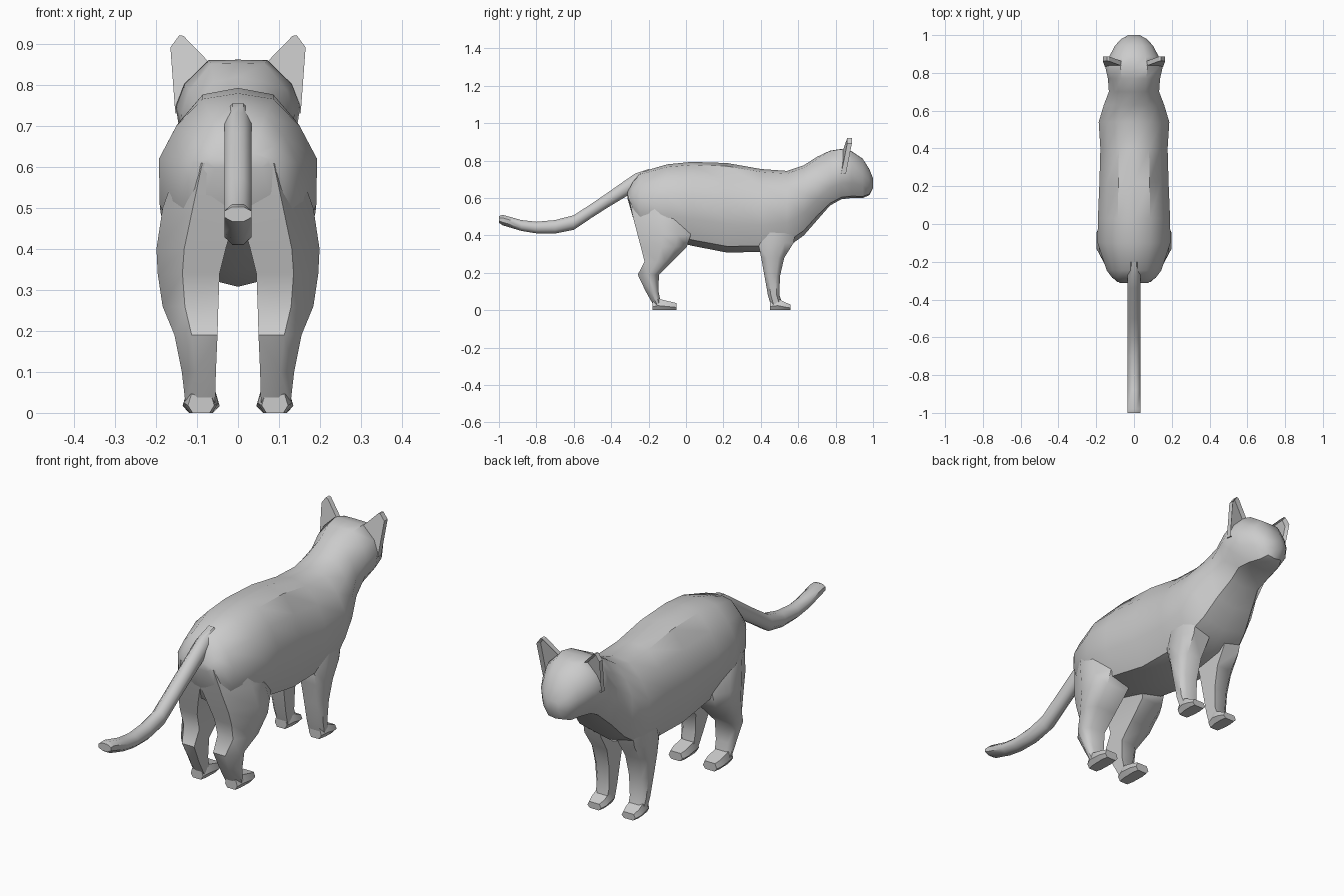
import bpy
import bmesh
import math
from mathutils import Vector

cube = bpy.data.objects.get("Cube")
if cube:
    bpy.data.objects.remove(cube, do_unlink=True)

# One plain grey for the whole animal
grey = bpy.data.materials.new("plain grey")
grey.use_nodes = True
grey.diffuse_color = (0.6, 0.6, 0.6, 1)
grey.node_tree.nodes["Principled BSDF"].inputs["Base Color"].default_value = (0.6, 0.6, 0.6, 1)


def finish(name, bm, angle=35):
    bmesh.ops.recalc_face_normals(bm, faces=bm.faces)
    mesh = bpy.data.meshes.new(name)
    bm.to_mesh(mesh)
    bm.free()
    mesh.materials.append(grey)
    for poly in mesh.polygons:
        poly.use_smooth = True
    mesh.set_sharp_from_angle(angle=math.radians(angle))
    obj = bpy.data.objects.new(name, mesh)
    bpy.context.collection.objects.link(obj)
    return obj


def loft(name, rings, angle=35):
    """Skin a list of closed rings and cap both ends."""
    bm = bmesh.new()
    loops = [[bm.verts.new(p) for p in ring] for ring in rings]
    n = len(loops[0])
    for a, b in zip(loops, loops[1:]):
        for i in range(n):
            j = (i + 1) % n
            bm.faces.new((a[i], a[j], b[j], b[i]))
    bm.faces.new(loops[0])
    bm.faces.new(loops[-1])
    return finish(name, bm, angle)


def mirrored(half):
    return [(0, 1)] + half + [(0, 0)] + [(-x, t) for x, t in reversed(half)]


# Torso, neck and head: y, top, bottom, half width
TORSO_SECTION = mirrored([(0.45, 0.965), (0.78, 0.8), (1, 0.6), (0.99, 0.32), (0.74, 0.07)])
HEAD_SECTION = mirrored([(0.47, 0.995), (0.86, 0.78), (1, 0.58), (0.93, 0.32), (0.55, 0.04)])
TORSO = [
    (-0.312, 0.635, 0.595, 0.075), (-0.285, 0.69, 0.5, 0.115),
    (-0.245, 0.738, 0.42, 0.145), (-0.1, 0.78, 0.38, 0.193),
    (0.03, 0.793, 0.345, 0.191), (0.22, 0.787, 0.308, 0.183),
    (0.4, 0.755, 0.312, 0.178), (0.54, 0.745, 0.335, 0.187),
    (0.63, 0.775, 0.4, 0.16), (0.7, 0.82, 0.48, 0.133),
]
HEAD = [
    (0.77, 0.853, 0.56, 0.138), (0.83, 0.862, 0.593, 0.152),
    (0.885, 0.85, 0.6, 0.132), (0.945, 0.81, 0.6, 0.1),
    (0.98, 0.755, 0.615, 0.067), (1.0, 0.705, 0.655, 0.03),
]
loft("body_and_head", [
    [(x * w, y, low + t * (top - low)) for x, t in section]
    for stations, section in ((TORSO, TORSO_SECTION), (HEAD, HEAD_SECTION))
    for y, top, low, w in stations], 40)

# Tail: y, centre height, vertical radius
TAIL = [(-0.2, 0.71, 0.045), (-0.27, 0.685, 0.047), (-0.34, 0.64, 0.044),
        (-0.42, 0.588, 0.04), (-0.5, 0.535, 0.038), (-0.6, 0.469, 0.039),
        (-0.7, 0.446, 0.036), (-0.8, 0.442, 0.031), (-0.88, 0.453, 0.029),
        (-0.98, 0.482, 0.028), (-1.0, 0.485, 0.018)]
OCTAGON = [math.radians(22.5 + 45 * i) for i in range(8)]
loft("tail", [
    [(0.036 * math.cos(a), y, z + 1.08 * r * math.sin(a)) for a in OCTAGON]
    for y, z, r in TAIL], 50)

# Legs: z, back y, front y, inner x, outer x
HIND = [(0.61, -0.308, -0.04, 0, 0.145), (0.5, -0.284, 0.0, 0, 0.184),
        (0.4, -0.258, 0.025, 0.03, 0.199), (0.34, -0.242, 0.005, 0.045, 0.196),
        (0.26, -0.222, -0.075, 0.048, 0.184), (0.19, -0.258, -0.145, 0.05, 0.155),
        (0.1, -0.215, -0.147, 0.054, 0.137), (0.02, -0.17, -0.13, 0.056, 0.128)]
FORE = [(0.5, 0.43, 0.6, 0.04, 0.16), (0.36, 0.385, 0.575, 0.045, 0.16),
        (0.28, 0.402, 0.525, 0.048, 0.152), (0.18, 0.42, 0.502, 0.052, 0.14),
        (0.08, 0.438, 0.5, 0.055, 0.13), (0.02, 0.455, 0.52, 0.056, 0.125)]
HIND_SECTION = [(0, 0), (0.6, 0), (1, 0.45), (1, 0.75), (0.75, 1), (0, 1)]
FORE_SECTION = [(0, 0), (0.75, 0), (1, 0.25), (1, 0.75), (0.75, 1), (0, 1)]

# Feet: y, height, half width
HIND_FOOT = [(-0.18, 0.045, 0.032), (-0.15, 0.062, 0.042),
             (-0.08, 0.045, 0.045), (-0.05, 0.038, 0.036)]
FORE_FOOT = [(0.45, 0.05, 0.032), (0.49, 0.062, 0.043),
             (0.53, 0.042, 0.045), (0.56, 0.03, 0.036)]
FOOT_SECTION = [(-0.65, 0), (0.65, 0), (1, 0.4), (0.75, 1), (-0.75, 1), (-1, 0.4)]

# Ear outline seen from behind
EAR = [(0.06, 0.835, 0.845), (0.133, 0.862, 0.92), (0.143, 0.862, 0.922),
       (0.165, 0.862, 0.892), (0.153, 0.83, 0.73), (0.11, 0.825, 0.74)]


def leg(name, stations, section, side):
    loft(name, [
        [(side * (xi + u * (xo - xi)), yb + v * (yf - yb), z) for u, v in section]
        for z, yb, yf, xi, xo in stations], 48)


def foot(name, stations, side):
    loft(name, [
        [(side * (0.09 + u * w), y, v * h) for u, v in FOOT_SECTION]
        for y, h, w in stations], 25)


def ear(name, side):
    bm = bmesh.new()
    back = [bm.verts.new((side * x, y, z)) for x, y, z in EAR]
    front = [bm.verts.new(v.co + Vector((0, 0.025, 0))) for v in back]
    bm.faces.new(back)
    inner = bm.faces.new(front)
    for i in range(len(back)):
        j = (i + 1) % len(back)
        bm.faces.new((back[i], back[j], front[j], front[i]))
    bmesh.ops.recalc_face_normals(bm, faces=bm.faces)
    # Hollow front of the ear
    bmesh.ops.inset_region(bm, faces=[inner], thickness=0.009, depth=0)
    bmesh.ops.translate(bm, verts=inner.verts, vec=(0, -0.018, 0))
    finish(name, bm, 25)


for label, side in (("left", 1), ("right", -1)):
    leg("hind_leg_" + label, HIND, HIND_SECTION, side)
    leg("front_leg_" + label, FORE, FORE_SECTION, side)
    foot("hind_foot_" + label, HIND_FOOT, side)
    foot("front_foot_" + label, FORE_FOOT, side)
    ear("ear_" + label, side)
